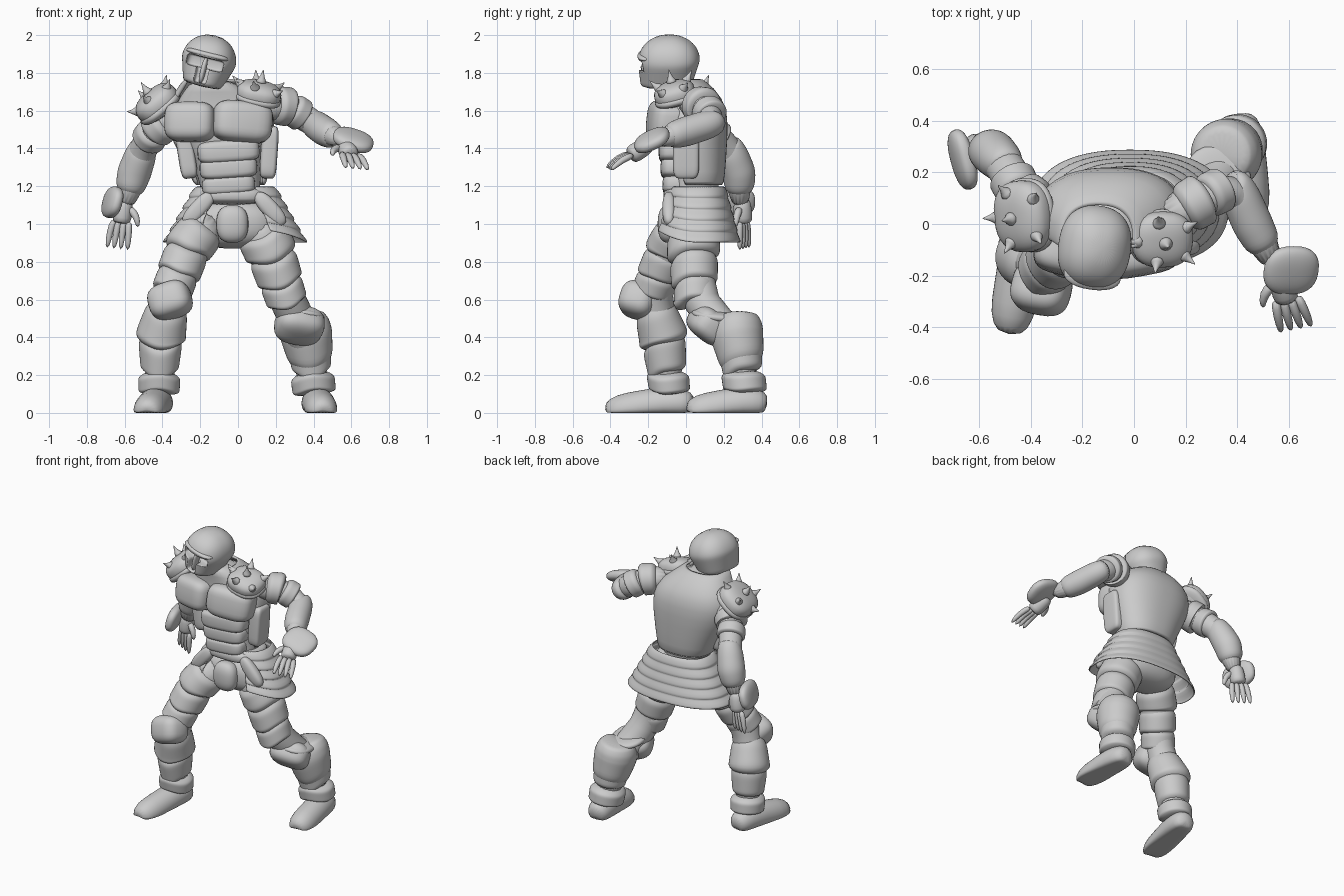
import bpy, bmesh, math
from mathutils import Vector, Matrix, Euler

if "Cube" in bpy.data.objects:
    bpy.data.objects.remove(bpy.data.objects["Cube"], do_unlink=True)

GREY = (0.6, 0.6, 0.6, 1)
grey_metal = bpy.data.materials.new("plain_grey")
grey_metal.use_nodes = True
grey_metal.diffuse_color = GREY
grey_metal.node_tree.nodes["Principled BSDF"].inputs["Base Color"].default_value = GREY


def finish(name, bm, smooth_levels=1, thickness=0):
    """Turn a bmesh into a smooth shaded object."""
    bmesh.ops.recalc_face_normals(bm, faces=bm.faces)
    for face in bm.faces:
        face.smooth = True
    mesh = bpy.data.meshes.new(name)
    bm.to_mesh(mesh)
    bm.free()
    mesh.materials.append(grey_metal)
    part = bpy.data.objects.new(name, mesh)
    bpy.context.scene.collection.objects.link(part)
    if thickness:
        shell = part.modifiers.new("thickness", "SOLIDIFY")
        shell.thickness, shell.offset = thickness, 0
    if smooth_levels:
        subsurf = part.modifiers.new("smooth", "SUBSURF")
        subsurf.levels = subsurf.render_levels = smooth_levels
    return part


def skin(name, rings, closed=True, thickness=0):
    """Bridge rings of points; closed rings get end caps."""
    bm = bmesh.new()
    rows = [[bm.verts.new(point) for point in ring] for ring in rings]
    count = len(rows[0])
    for low, high in zip(rows, rows[1:]):
        for i in range(count if closed else count - 1):
            j = (i + 1) % count
            bm.faces.new((low[i], low[j], high[j], high[i]))
    if closed:
        bm.faces.new(rows[0])
        bm.faces.new(rows[-1])
    return finish(name, bm, thickness=thickness)


def power(value, exponent):
    return math.copysign(abs(value) ** exponent, value)


def rotation(tilt):
    return Euler([math.radians(angle) for angle in tilt]).to_matrix().to_4x4()


def loft(name, rings, front_gap=None, sides=32, thickness=0, place=Matrix(), front_lift=0):
    """Stack level ovals (x, y, z, rx, ry); front_gap leaves the front open, front_lift raises the hem there."""
    rows = []
    for k, (x, y, z, rx, ry) in enumerate(rings):
        row = []
        for i in range(sides):
            angle = math.tau * i / sides
            if front_gap:
                start = front_gap / 2 - math.pi / 2
                angle = start + (math.tau - front_gap) * i / (sides - 1)
            across, deep = power(math.cos(angle), .85), power(math.sin(angle), .85)
            lift = front_lift * k / len(rings) * max(0, -deep) ** 2
            row.append(place @ Vector((x + rx * across, y + ry * deep, z + lift)))
        rows.append(row)
    return skin(name, rows, not front_gap, thickness)


def tube(name, path, sides=16, point=0, floor=False):
    """Round section swept along (x, y, z, r); point draws the front to a V."""
    centres = [Vector(stop[:3]) for stop in path]
    rows, turn, previous = [], None, None
    for i, centre in enumerate(centres):
        heading = (centres[min(i + 1, len(path) - 1)] - centres[max(i - 1, 0)]).normalized()
        if previous:
            turn = previous.rotation_difference(heading) @ turn
        else:
            turn = heading.to_track_quat("Z", "Y")
        previous, row = heading, []
        for k in range(sides):
            angle = math.tau * k / sides
            out = turn @ Vector((math.cos(angle), math.sin(angle), 0))
            vert = centre + out * path[i][3] + heading * point * max(0, -out.y) ** 3
            if floor:
                vert.z = max(0, vert.z)
            row.append(vert)
        rows.append(row)
    return skin(name, rows)


def blob(name, at, half, tilt=(0, 0, 0), boxy=.8):
    """Rounded form; a smaller boxy value squares it off."""
    bm = bmesh.new()
    bmesh.ops.create_uvsphere(bm, u_segments=28, v_segments=18, radius=1)
    place = Matrix.Translation(at) @ rotation(tilt)
    for vert in bm.verts:
        radius = math.hypot(vert.co.x, vert.co.y) or 1
        reach = power(min(radius, 1), boxy)
        vert.co = place @ Vector((power(vert.co.x / radius, boxy) * reach * half[0],
                                  power(vert.co.y / radius, boxy) * reach * half[1],
                                  power(vert.co.z, boxy) * half[2]))
    return finish(name, bm, smooth_levels=0)


def along(limb, t):
    """Position and radius at joint number t of a limb."""
    i = min(int(t), len(limb) - 2)
    return Vector(limb[i]).lerp(Vector(limb[i + 1]), t - i)


def band(name, limb, start, end, swell=.35, point=0):
    """Armour ring round a limb, flaring towards a crisp far lip."""
    steps, path = 9, []
    for k in range(steps + 1):
        u = k / steps
        stop = along(limb, start + (end - start) * u)
        stop[3] *= .9 + swell * min(1, 4 * u, 9 * (1 - u)) * (.75 + .35 * u)
        path.append(stop)
    tube(name, path, sides=20, point=point)


def hand(side, palm, forward, across):
    """Four curled fingers in a fan, and a thumb."""
    palm, forward, across = Vector(palm), Vector(forward).normalized(), Vector(across).normalized()
    tube(f"{side}_palm", [(*(palm + forward * step), radius)
                          for step, radius in ((-.08, .04), (-.03, .05), (.03, .052), (.06, .045))])
    for i in range(4):
        offset = across * (i - 1.5)
        path = [palm + forward * reach + offset * spread + Vector((0, 0, lift))
                for reach, spread, lift in ((.04, .028, 0), (.12, .036, .02), (.2, .04, 0))]
        tube(f"{side}_finger_{i + 1}", [(*p, r) for p, r in zip(path, (.021, .02, .013))], sides=8)
    path = [palm - across * out + forward * reach for out, reach in ((.03, -.03), (.085, .01), (.1, .07))]
    tube(f"{side}_thumb", [(*p, r) for p, r in zip(path, (.026, .021, .012))], sides=8)


def shoulder_guard(side, at, half, tilt):
    """Dome with a rim and a crown of short curved thorns."""
    blob(f"{side}_shoulder_guard", at, half, tilt)
    turn = rotation(tilt).to_3x3()
    rim_at = Vector(at) - turn @ Vector((0, 0, half[2] * .4))
    blob(f"{side}_shoulder_rim", rim_at, (half[0] * 1.04, half[1] * 1.04, half[2] * .5), tilt)
    for i in range(6):
        angle = math.tau * (i + .5) / 5
        height = .9 if i % 2 else .5
        outward = Vector((math.cos(angle), math.sin(angle), height)) if i < 5 else Vector((0, 0, 1))
        outward.normalize()
        root = Vector(at) + turn @ Vector([a * b * .9 for a, b in zip(outward, half)])
        outward = turn @ outward
        path = [(*(root + outward * reach + Vector((0, 0, reach * reach * 3))), radius)
                for reach, radius in ((0, .04), (.02, .022), (.04, .01), (.065, .002))]
        tube(f"{side}_shoulder_spike_{i + 1}", path, sides=8)


def boot(side, heel, toe):
    """Flat soled foot swept from heel to toe."""
    path = []
    for u, height, radius in ((0, .04, .05), (.1, .05, .08), (.3, .055, .09), (.6, .03, .09), (.85, .01, .09), (1, 0, .05)):
        spot = Vector(heel).lerp(Vector(toe), u)
        path.append((spot.x, spot.y, height, radius))
    tube(f"{side}_boot", path, floor=True)


# Torso with a back shell that follows it
torso = [(-.03, .04, 1.08, .17, .14), (-.04, .05, 1.2, .15, .12), (-.06, .04, 1.35, .19, .14),
         (-.09, .03, 1.5, .25, .16), (-.1, .03, 1.62, .24, .155), (-.12, 0, 1.7, .17, .13), (-.14, -.05, 1.77, .1, .1)]
loft("torso", torso)
loft("back_shell", [(x, y, z, rx + .03, ry + .02) for x, y, z, rx, ry in torso[1:]],
     front_gap=math.radians(135), thickness=.025)

# Chest, belly and side plates
blob("left_chest_plate", at=(.02, -.09, 1.54), half=(.16, .11, .11), tilt=(-6, 5, 10), boxy=.55)
blob("right_chest_plate", at=(-.25, -.09, 1.54), half=(.135, .11, .105), tilt=(-6, 0, -12), boxy=.55)
for i in range(3):
    blob(f"belly_plate_{i + 1}", at=(-.05, -.06 + i * .01, 1.385 - i * .09),
         half=(.165 - i * .012, .085, .062 - i * .006), tilt=(0, -4, 0), boxy=.5)
for side, x, lean in (("left", .165, 4), ("right", -.275, -9)):
    blob(f"{side}_side_panel", at=(x, 0, 1.38), half=(.045, .07, .14), tilt=(0, lean, 0), boxy=.4)

# Belt, groin plate and layered skirt
blob("belt", at=(-.03, .03, 1.15), half=(.18, .15, .045), boxy=.6)
blob("hips", at=(-.02, .06, 1), half=(.23, .15, .13))
blob("groin_plate", at=(-.03, -.09, 1), half=(.085, .06, .1))
layers, skirt = 5, []
for i in range(layers):
    drop = i / layers
    z, rx, ry = 1.2 - .3 * drop, .2 + .17 * drop, .14 + .08 * drop
    skirt += [(-.015, .06, z, rx, ry), (-.015, .06, z - .05, rx + .045, ry + .022),
              (-.015, .06, z - .058, rx + .04, ry + .018)]
loft("layered_skirt", skirt, front_gap=math.radians(50), sides=40, thickness=.012, front_lift=.08)
for side, x, lean in (("left", .17, -42), ("right", -.21, 42)):
    blob(f"{side}_hip_fold", at=(x, -.09, 1.08), half=(.045, .035, .11), tilt=(0, lean, 0))

# Helmet with a cut visor, brow and nose guard
head_tilt = (0, 14, -8)
head = Matrix.Translation((-.155, -.09, 1.863)) @ rotation(head_tilt)
levels, dome = 10, []
for k in range(levels + 1):
    level = 2 * k / levels - 1
    crown, jaw = math.sqrt(1 - .93 * max(0, level) ** 2), max(0, -level)
    dome.append((0, -.02 * jaw, .14 * level, .145 * crown - .045 * jaw, .165 * crown - .03 * jaw))
helmet = loft("helmet", dome, place=head)
for name, z, half in (("eye_cutter", -.01, (.1, .08, .03)), ("mouth_cutter", -.06, (.035, .06, .06))):
    cutter = blob(name, head @ Vector((0, -.165, z)), half, head_tilt, boxy=.3)
    cutter.hide_render = cutter.hide_viewport = True
    cut = helmet.modifiers.new("visor", "BOOLEAN")
    cut.object, cut.operation, cut.solver = cutter, "DIFFERENCE", "EXACT"
blob("brow", head @ Vector((0, -.11, .035)), half=(.115, .055, .02), tilt=head_tilt, boxy=.9)
blob("nose_guard", head @ Vector((0, -.12, -.05)), half=(.014, .028, .07), tilt=head_tilt)

# Spiked shoulder guards
shoulder_guard("left", at=(.11, -.06, 1.69), half=(.12, .11, .065), tilt=(15, 12, 0))
shoulder_guard("right", at=(-.43, .03, 1.64), half=(.125, .14, .075), tilt=(8, -40, 0))

# Arms: shoulder, upper arm, elbow, forearm, wrist
arms = {
    "left": [(.1, 0, 1.64, .09), (.27, .1, 1.62, .08), (.39, .16, 1.54, .07), (.46, 0, 1.49, .07), (.55, -.17, 1.44, .05)],
    "right": [(-.3, .02, 1.6, .09), (-.44, .11, 1.5, .08), (-.5, .23, 1.41, .075), (-.55, .28, 1.27, .08), (-.6, .29, 1.08, .05)],
}
for side, arm in arms.items():
    tube(f"{side}_arm", arm)
    band(f"{side}_upper_arm_band", arm, .5, 1.05, swell=.4)
    band(f"{side}_lower_arm_band", arm, 1.05, 1.65, swell=.3)
    band(f"{side}_forearm_guard", arm, 1.85, 3.6, swell=.25)
blob("left_wrist_guard", at=(.61, -.18, 1.445), half=(.11, .1, .04), tilt=(25, 18, 0))
blob("right_wrist_guard", at=(-.665, .25, 1.115), half=(.04, .12, .085), tilt=(0, 15, 15))
hand("left", palm=(.58, -.25, 1.39), forward=(.25, -.8, -.5), across=(1, .2, -.1))
hand("right", palm=(-.61, .3, 1.06), forward=(-.15, .05, -1), across=(-.9, .4, .1))

# Legs: hip, thigh, knee, calf, ankle
legs = {
    "left": [(.08, .04, 1.04, .13), (.17, .04, .86, .12), (.27, .05, .56, .09), (.37, .28, .4, .11), (.41, .32, .06, .07)],
    "right": [(-.13, .02, 1.04, .12), (-.26, -.08, .88, .11), (-.36, -.19, .62, .09), (-.41, -.12, .4, .11), (-.42, -.08, .06, .065)],
}
for side, leg in legs.items():
    tube(f"{side}_leg", leg)
    for i, (start, end) in enumerate(((.4, 1.15), (1.05, 1.6), (1.5, 1.95))):
        band(f"{side}_thigh_band_{i + 1}", leg, start, end, swell=.28, point=.035)
    band(f"{side}_shin_plate", leg, 2.95, 3.55, swell=.25, point=.05)
    band(f"{side}_ankle_guard", leg, 3.55, 3.9, swell=.6, point=-.03)

# Calf plates, knee guards and boots
band("right_calf_plate", legs["right"], 2.15, 3.12, swell=.33, point=.03)
left_calf = [(.34, .27, .53, .115), (.36, .27, .42, .12), (.4, .31, .2, .085)]
band("left_calf_plate", left_calf, 0, 1.8, swell=.3, point=.03)
blob("right_knee_guard", at=(-.36, -.25, .595), half=(.115, .1, .095), tilt=(-15, -18, -10), boxy=.7)
blob("left_knee_guard", at=(.325, .12, .465), half=(.13, .11, .085), tilt=(-38, 10, 15), boxy=.7)
blob("left_knee_wing", at=(.33, .17, .515), half=(.125, .14, .03), tilt=(-6, 8, 10))
boot("left", heel=(.41, .43, 0), toe=(.45, 0, 0))
boot("right", heel=(-.41, .04, 0), toe=(-.485, -.43, 0))
